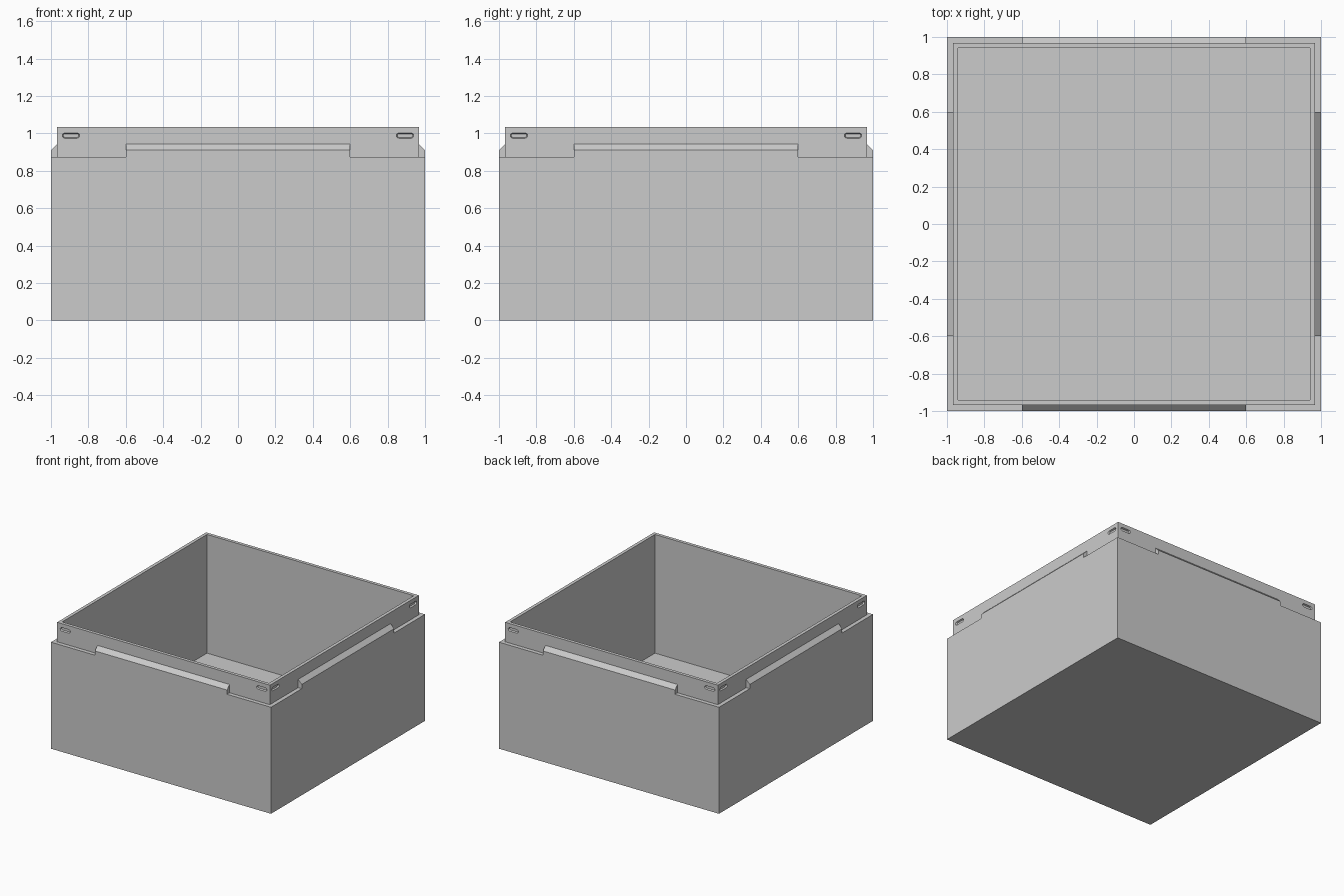
import bpy, bmesh, math
from mathutils import Matrix, Vector

if "Cube" in bpy.data.objects:
    bpy.data.objects.remove(bpy.data.objects["Cube"], do_unlink=True)

OUT, LIP, INNER = 1.0, 0.967, 0.94              # half widths
FLOOR, LEDGE, TOP = 0.06, 0.875, 1.035          # heights
TAB, TAB_LOW, TAB_HIGH = 0.6, 0.91, 0.943       # tab half length and slope
SLOT_X, SLOT_Z, SLOT_R, SLOT_HALF = 0.893, 0.988, 0.016, 0.032
SLOT_DEPTH = 0.012

grey = bpy.data.materials.new("plain grey")
grey.use_nodes = True
grey.diffuse_color = (0.6, 0.6, 0.6, 1)
grey.node_tree.nodes["Principled BSDF"].inputs["Base Color"].default_value = (0.6, 0.6, 0.6, 1)


def make_object(name, bm):
    bmesh.ops.remove_doubles(bm, verts=bm.verts, dist=1e-5)
    bmesh.ops.recalc_face_normals(bm, faces=bm.faces)
    mesh = bpy.data.meshes.new(name)
    bm.to_mesh(mesh)
    bm.free()
    mesh.materials.append(grey)
    obj = bpy.data.objects.new(name, mesh)
    bpy.context.collection.objects.link(obj)
    return obj


def add_face(bm, points, turn):
    bm.faces.new([bm.verts.new(turn @ Vector(p)) for p in points])


def flat_outline(half_points, d):
    """Mirror (x, z) points into a closed outline on the plane y = -d."""
    right = [(x, -d, z) for x, z in half_points]
    left = [(-x, y, z) for x, y, z in reversed(right)]
    return right + left


def strip(a, da, za, b, db, zb):
    """Symmetric quad between two horizontal edges."""
    return [(-a, -da, za), (a, -da, za), (b, -db, zb), (-b, -db, zb)]


turns = [Matrix.Rotation(math.radians(90 * i), 3, 'Z') for i in range(4)]

# Box: one side repeated four times, then the floor and the underside
bm = bmesh.new()
for turn in turns:
    # outer wall, running up into the tab
    add_face(bm, flat_outline([(OUT, 0), (OUT, LEDGE), (TAB, LEDGE), (TAB, TAB_LOW)], OUT), turn)
    # sloping top of the tab
    add_face(bm, strip(TAB, OUT, TAB_LOW, TAB, LIP, TAB_HIGH), turn)
    # ledge and tab end on each half
    for s in (-1, 1):
        add_face(bm, [(s * OUT, -OUT, LEDGE), (s * TAB, -OUT, LEDGE),
                      (s * TAB, -LIP, LEDGE), (s * LIP, -LIP, LEDGE)], turn)
        add_face(bm, [(s * TAB, -OUT, LEDGE), (s * TAB, -OUT, TAB_LOW),
                      (s * TAB, -LIP, TAB_HIGH), (s * TAB, -LIP, LEDGE)], turn)
    # lip wall, rim and inner wall
    add_face(bm, flat_outline([(TAB, TAB_HIGH), (TAB, LEDGE), (LIP, LEDGE), (LIP, TOP)], LIP), turn)
    add_face(bm, strip(LIP, LIP, TOP, INNER, INNER, TOP), turn)
    add_face(bm, strip(INNER, INNER, TOP, INNER, INNER, FLOOR), turn)
for half, z in ((INNER, FLOOR), (OUT, 0)):
    add_face(bm, strip(half, half, z, half, -half, z), turns[0])
box = make_object("open_box", bm)

# Snap slots: shallow rounded recesses near both ends of each lip wall
bm = bmesh.new()


def slot_ring(cx, d, radius, turn):
    ring = []
    for side, start in ((1, -90), (-1, 90)):
        for i in range(7):
            a = math.radians(start + 30 * i)
            p = (cx + side * SLOT_HALF + radius * math.cos(a), -d, SLOT_Z + radius * math.sin(a))
            ring.append(bm.verts.new(turn @ Vector(p)))
    return ring


for turn in turns:
    for s in (-1, 1):
        outer = slot_ring(s * SLOT_X, LIP + 0.004, SLOT_R, turn)
        inner = slot_ring(s * SLOT_X, LIP - SLOT_DEPTH, SLOT_R * 0.6, turn)
        bm.faces.new(outer)
        bm.faces.new(inner)
        for i in range(len(outer)):
            j = (i + 1) % len(outer)
            bm.faces.new([outer[i], outer[j], inner[j], inner[i]])
cutter = make_object("slot_cutter", bm)
cutter.hide_render = True

cut = box.modifiers.new("slots", 'BOOLEAN')
cut.operation = 'DIFFERENCE'
cut.solver = 'EXACT'
cut.object = cutter
bpy.context.view_layer.objects.active = box
box.select_set(True)
bpy.ops.object.modifier_apply(modifier=cut.name)
bpy.data.objects.remove(cutter, do_unlink=True)
